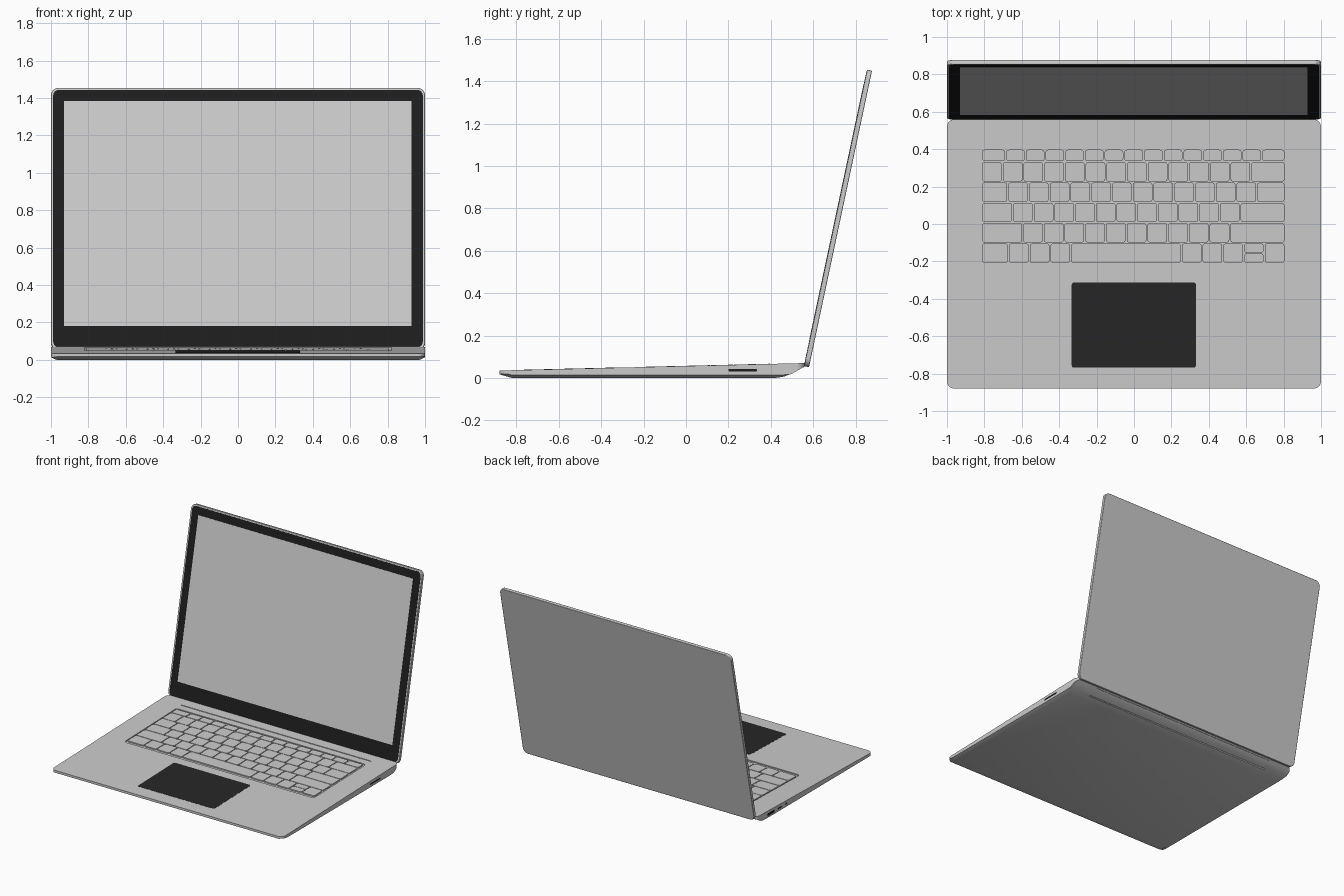
import bpy, bmesh, math
from mathutils import Vector, Matrix

if "Cube" in bpy.data.objects:
    bpy.data.objects.remove(bpy.data.objects["Cube"])


def material(name, value):
    m = bpy.data.materials.new(name)
    m.diffuse_color = (value, value, value, 1)
    m.use_nodes = True
    m.node_tree.nodes["Principled BSDF"].inputs["Base Color"].default_value = m.diffuse_color
    return m


BLACK = material("black", 0.012)
CHARCOAL = material("charcoal", 0.02)


def deck(v):
    """Shear a flat shape onto the sloping top deck."""
    return Vector((v.x, v.y, v.z + 0.035 + 0.0245 * (v.y + 0.88)))


def flat(v):
    return v


LID = Matrix.Translation((0, 0.557, 0.056)) @ Matrix.Rotation(math.radians(78), 4, 'X')


def lid_place(v):
    """Local x, height along lid, and depth towards the viewer."""
    return LID @ v


def side_place(sign):
    """Local y, z and outward depth on the side at x = sign."""
    return lambda v: Vector((sign * (1 + v.z), v.x, v.y))


def slab(bm, x0, x1, y0, y1, z0, z1, r, place=flat, seg=5):
    """Rounded rectangle extruded from z0 to z1."""
    pts = []
    for cx, cy, a in ((x1 - r, y1 - r, 0), (x0 + r, y1 - r, 90),
                      (x0 + r, y0 + r, 180), (x1 - r, y0 + r, 270)):
        for i in range(seg + 1):
            t = math.radians(a + 90 * i / seg)
            pts.append((cx + r * math.cos(t), cy + r * math.sin(t)))
    rings = [[bm.verts.new(place(Vector((x, y, z)))) for x, y in pts] for z in (z0, z1)]
    n = len(pts)
    bm.faces.new(rings[0][::-1])
    bm.faces.new(rings[1])
    for i in range(n):
        j = (i + 1) % n
        bm.faces.new((rings[0][i], rings[0][j], rings[1][j], rings[1][i]))


def finish(name, bm, mat=None):
    bmesh.ops.recalc_face_normals(bm, faces=bm.faces)
    me = bpy.data.meshes.new(name)
    bm.to_mesh(me)
    bm.free()
    ob = bpy.data.objects.new(name, me)
    bpy.context.collection.objects.link(ob)
    if mat:
        me.materials.append(mat)
    return ob


def make_slab(name, *args, mat=None, **kw):
    bm = bmesh.new()
    slab(bm, *args, **kw)
    return finish(name, bm, mat)


def activate(ob):
    bpy.ops.object.select_all(action='DESELECT')
    ob.select_set(True)
    bpy.context.view_layer.objects.active = ob


def boolean(ob, cutter, op):
    cutter.hide_render = True
    m = ob.modifiers.new("cut", 'BOOLEAN')
    m.operation, m.object, m.solver = op, cutter, 'EXACT'
    activate(ob)
    bpy.ops.object.modifier_apply(modifier=m.name)
    bpy.data.objects.remove(cutter)


def smooth(ob, angle=25):
    activate(ob)
    bpy.ops.object.shade_smooth_by_angle(angle=math.radians(angle))


# Base: side profile lofted across x, with chamfered lower sides
profile = [(-0.89, 0.0348), (-0.89, 0.02), (-0.82, 0.0), (0.42, 0.0), (0.46, 0.006),
           (0.50, 0.02), (0.54, 0.043), (0.57, 0.065), (0.57, 0.0705)]
bm = bmesh.new()
sections = [[bm.verts.new((x, y, max(z, low))) for y, z in profile]
            for x, low in ((-1.01, 0.018), (-0.97, 0), (0.97, 0), (1.01, 0.018))]
n = len(profile)
for a, b in zip(sections, sections[1:]):
    for i in range(n):
        j = (i + 1) % n
        bm.faces.new((a[i], a[j], b[j], b[i]))
bm.faces.new(sections[0])
bm.faces.new(sections[-1][::-1])
base = finish("base", bm)
boolean(base, make_slab("plan_cutter", -1, 1, -0.88, 0.56, -0.1, 0.2, 0.04, seg=8), 'INTERSECT')

# Recesses: keyboard well, deck vent, underside vent and side ports
ports = [("connector_port", 1, 0.20, 0.335, 0.031, 0.043, 0.0055),
         ("large_port", -1, 0.335, 0.42, 0.026, 0.047, 0.002),
         ("small_port", -1, 0.245, 0.295, 0.031, 0.043, 0.0055),
         ("audio_jack", -1, 0.18, 0.198, 0.028, 0.046, 0.0089)]
bm = bmesh.new()
slab(bm, -0.82, 0.82, -0.235, 0.41, -0.008, 0.03, 0.02, deck)
slab(bm, -0.82, 0.82, 0.467, 0.475, -0.008, 0.03, 0.003, deck, 2)
slab(bm, -0.82, 0.82, 0.478, 0.486, -0.02, 0.025, 0.003, flat, 2)
for name, s, y0, y1, z0, z1, r in ports:
    slab(bm, y0, y1, z0, z1, -0.02, 0.02, r, side_place(s))
boolean(base, finish("recess_cutter", bm), 'DIFFERENCE')
smooth(base)
for name, s, y0, y1, z0, z1, r in ports:
    make_slab(name, y0, y1, z0, z1, -0.019, -0.002, r, side_place(s), mat=BLACK)

# Keys: rows of (top, bottom, relative widths)
rows = [(0.397, 0.336, [1.16] + [0.95] * 13 + [1.12]),
        (0.331, 0.226, [1] * 13 + [1.65]),
        (0.222, 0.118, [1.26] + [1] * 12 + [1.36]),
        (0.113, 0.011, [1.5] + [1] * 11 + [2.17]),
        (0.006, -0.099, [1.98] + [1] * 10 + [2.66]),
        (-0.104, -0.208, [1.3, 1, 1, 1, 5.34, 1, 1, 1, 1, 1])]
LEFT, WIDTH, GAP = -0.815, 1.622, 0.003
bm = bmesh.new()
for top, bottom, widths in rows:
    x, unit = LEFT, WIDTH / sum(widths)
    for i, w in enumerate(widths):
        x1 = x + w * unit
        spans = [(bottom, top)]
        if bottom < -0.2 and i == 8:      # split pair of arrow keys
            mid = (bottom + top) / 2
            spans = [(bottom, mid - 0.002), (mid + 0.002, top)]
        for b, t in spans:
            slab(bm, x + GAP, x1 - GAP, b, t, -0.009, 0.001, 0.014, deck, 4)
        x = x1
finish("keys", bm)

# Touchpad
make_slab("touchpad", -0.333, 0.331, -0.768, -0.313, -0.006, 0.001, 0.012, deck, mat=CHARCOAL)

# Lid shell, bezel and display
lid = make_slab("lid", -1, 1, 0, 1.43, -0.024, 0, 0.04, lid_place, 8)
bev = lid.modifiers.new("edge", 'BEVEL')
bev.width, bev.segments, bev.limit_method = 0.003, 2, 'ANGLE'
bev.angle_limit = math.radians(50)
smooth(lid)
make_slab("bezel", -0.988, 0.988, 0.012, 1.418, -0.004, 0.001, 0.03, lid_place, 8, mat=BLACK)
make_slab("display", -0.93, 0.928, 0.127, 1.358, -0.002, 0.002, 0.004, lid_place, 2)

# Hinge bar
bm = bmesh.new()
bmesh.ops.create_cone(bm, cap_ends=True, segments=16, radius1=0.009, radius2=0.009, depth=1.6,
                      matrix=Matrix.Translation((0, 0.552, 0.058)) @ Matrix.Rotation(math.pi / 2, 4, 'Y'))
smooth(finish("hinge", bm), 40)
